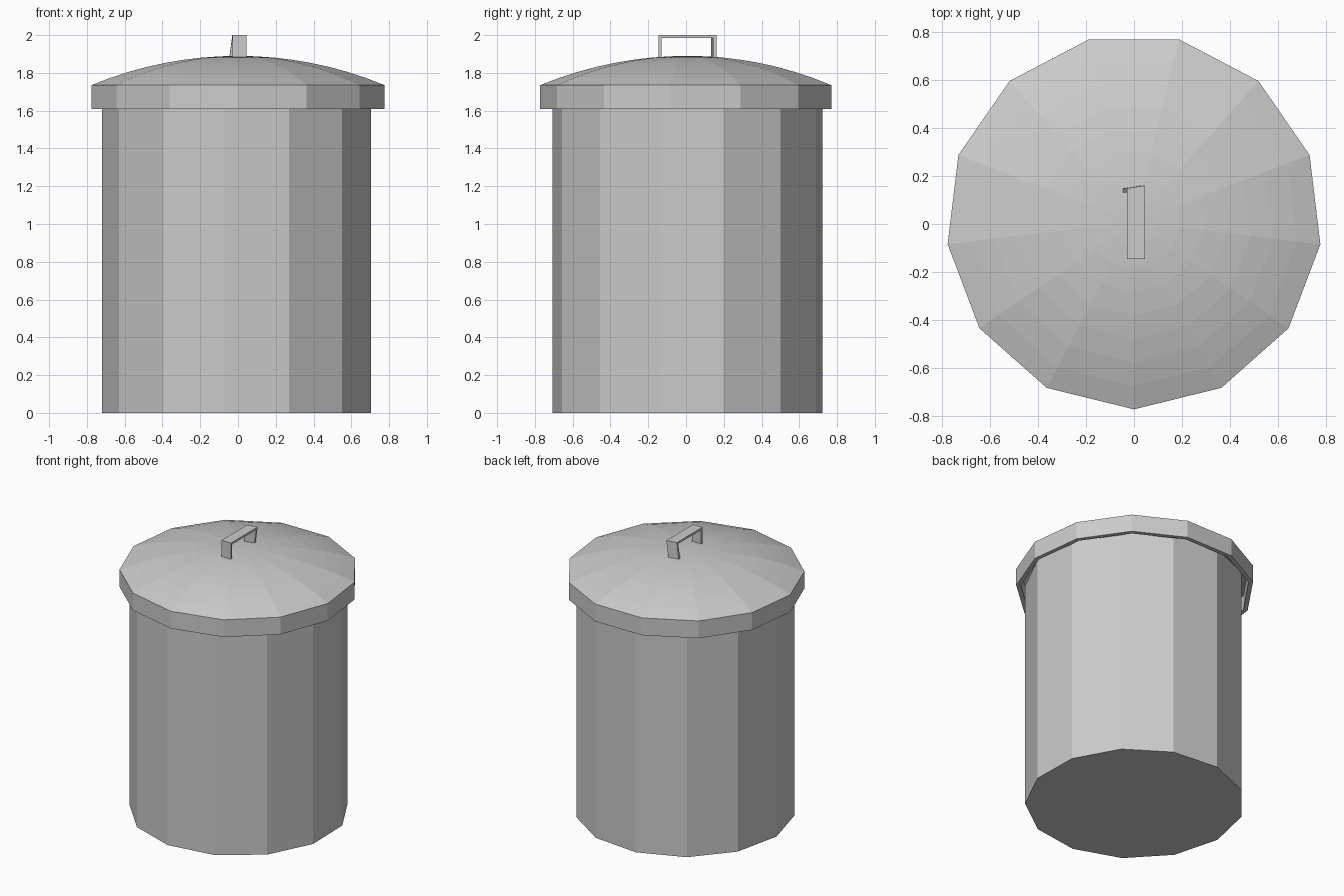
import bpy, bmesh, math

SIDES = 13
CENTRE_Y = 0.01

if "Cube" in bpy.data.objects:
    bpy.data.objects.remove(bpy.data.objects["Cube"], do_unlink=True)

# One grey for the whole bin
GREY = (0.6, 0.6, 0.6, 1)
metal = bpy.data.materials.new("grey metal")
metal.use_nodes = True
metal.diffuse_color = GREY
metal.node_tree.nodes["Principled BSDF"].inputs["Base Color"].default_value = GREY


def finish(name, bm):
    bmesh.ops.recalc_face_normals(bm, faces=bm.faces[:])
    mesh = bpy.data.meshes.new(name)
    bm.to_mesh(mesh)
    bm.free()
    mesh.materials.append(metal)
    obj = bpy.data.objects.new(name, mesh)
    bpy.context.collection.objects.link(obj)
    return obj


def turned(name, profile, turn):
    """Faceted solid from a closed (radius, z) profile; radius 0 becomes a pole."""
    bm = bmesh.new()
    rings = []
    for r, z in profile:
        if r == 0:
            rings.append([bm.verts.new((0, CENTRE_Y, z))] * SIDES)
            continue
        ring = []
        for k in range(SIDES):
            a = math.radians(turn - 90) + math.tau * k / SIDES
            ring.append(bm.verts.new((r * math.cos(a), CENTRE_Y + r * math.sin(a), z)))
        rings.append(ring)
    for low, high in zip(rings, rings[1:]):
        for k in range(SIDES):
            n = (k + 1) % SIDES
            corners = dict.fromkeys((low[k], low[n], high[n], high[k]))
            bm.faces.new(list(corners))
    return finish(name, bm)


# Open can with a thin wall and a floor
turned("bin_body", [(0, 0), (0.72, 0), (0.72, 1.65), (0.69, 1.65), (0.69, 0.03), (0, 0.03)], -5.6)


# Domed lid with a hanging rim, hollow underneath
def dome(radius, edge_z, top_z, steps=8):
    rise = top_z - edge_z
    ball = (radius ** 2 + rise ** 2) / (2 * rise)
    points = []
    for i in range(steps + 1):
        r = radius * (1 - i / steps)
        points.append((r, top_z - ball + math.sqrt(ball ** 2 - r ** 2)))
    return points


outer = dome(0.782, 1.735, 1.89)
inner = dome(0.752, 1.715, 1.865)[::-1]
turned("lid", inner + [(0.752, 1.61), (0.782, 1.61)] + outer, 0)

# Strap handle: a U-shaped profile extruded sideways
strap = [(-0.146, 1.875), (-0.146, 2.0), (0.153, 2.0), (0.153, 1.875),
         (0.137, 1.875), (0.137, 1.985), (-0.131, 1.985), (-0.131, 1.875)]
bm = bmesh.new()
face = bm.faces.new([bm.verts.new((-0.03, y, z)) for y, z in strap])
extruded = bmesh.ops.extrude_face_region(bm, geom=[face])
moved = [v for v in extruded["geom"] if isinstance(v, bmesh.types.BMVert)]
bmesh.ops.translate(bm, verts=moved, vec=(0.075, 0, 0))
# The back leg is slightly bent and twisted
for v in bm.verts:
    if v.co.y > 0:
        v.co.y += 0.16 * v.co.x
        if v.co.z < 1.9:
            v.co.x -= 0.017
finish("lid_handle", bm)
